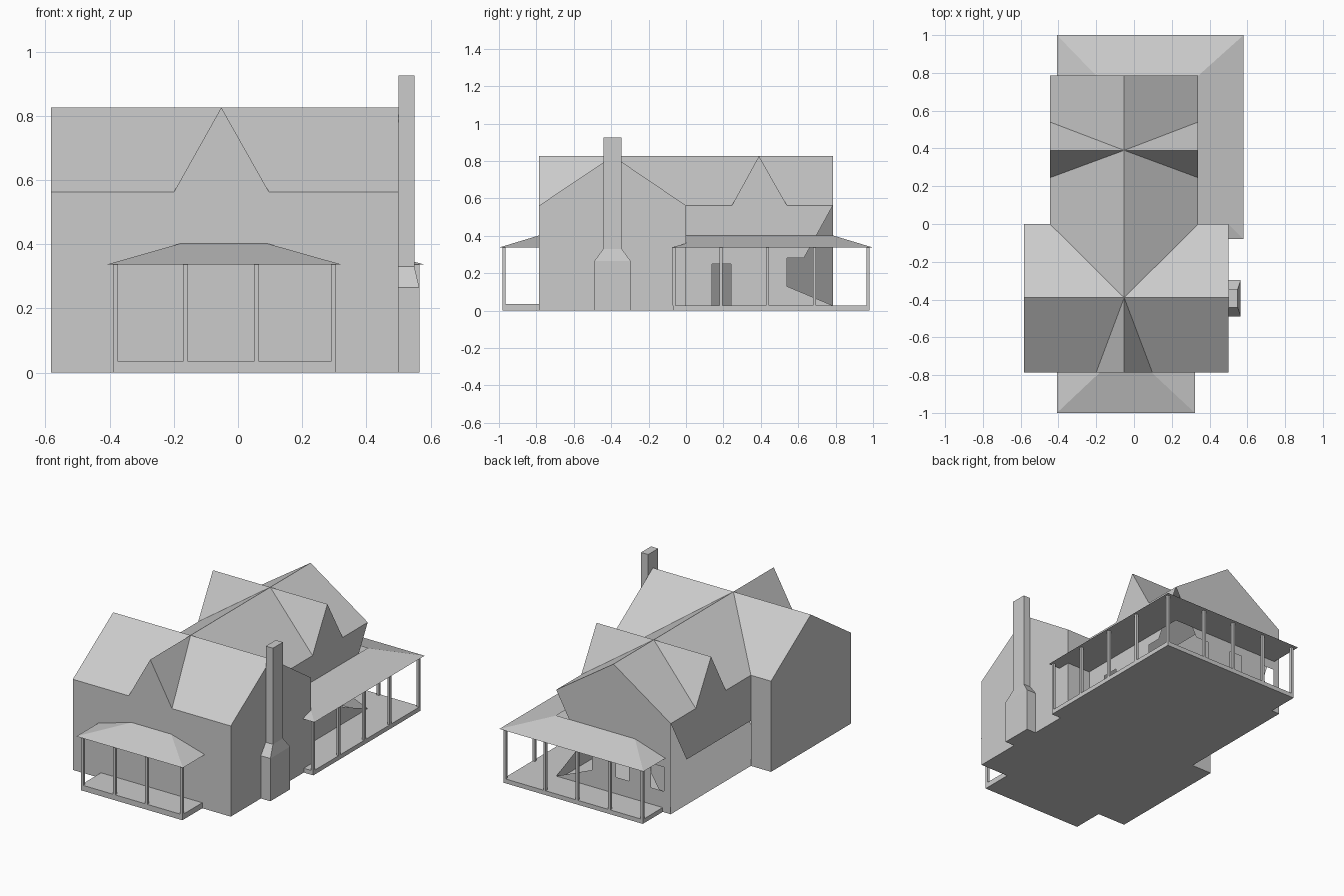
import bpy, bmesh
from mathutils import Vector
from mathutils.geometry import tessellate_polygon

default = bpy.data.objects.get("Cube")
if default:
    bpy.data.objects.remove(default, do_unlink=True)

grey = bpy.data.materials.new("plain grey")
grey.use_nodes = True
tone = (0.6, 0.6, 0.6, 1)
grey.diffuse_color = tone
grey.node_tree.nodes["Principled BSDF"].inputs["Base Color"].default_value = tone

# Shared levels and plan lines
EAVE, RIDGE, MID = 0.562, 0.826, -0.052
LEFT, RIGHT, FRONT, FRIDGE = -0.583, 0.5, -0.785, -0.39
RL, RR, BACK = -0.445, 0.34, 0.785
D0, D1, D2 = 0.245, 0.39, 0.54        # side cross gable
F0, F1 = -0.2, 0.097                  # front cross gable
PE, PT, DECK, POST = 0.337, 0.402, 0.027, 0.016
UP, DOWN = (0, 0, 1), (0, 0, -1)


def finish(name, bm):
    mesh = bpy.data.meshes.new(name)
    bm.to_mesh(mesh)
    bm.free()
    mesh.materials.append(grey)
    obj = bpy.data.objects.new(name, mesh)
    bpy.context.collection.objects.link(obj)
    return obj


def surface(name, faces, toward=None):
    """Faces from point lists, turned toward a direction or made consistent."""
    bm = bmesh.new()
    for pts in faces:
        bm.faces.new([bm.verts.new(p) for p in pts])
    bm.normal_update()
    if toward:
        for f in bm.faces:
            if f.normal.dot(Vector(toward)) < 0:
                f.normal_flip()
    bmesh.ops.remove_doubles(bm, verts=bm.verts, dist=0.0005)
    if not toward:
        bmesh.ops.recalc_face_normals(bm, faces=bm.faces)
    return finish(name, bm)


def wall(name, axis, pos, toward, outline, holes=()):
    """Flat wall at x = pos or y = pos, with optional openings."""
    def place(p):
        return Vector((pos, p[0], p[1]) if axis == "x" else (p[0], pos, p[1]))
    loops = [[place(p) for p in ring] for ring in (outline, *holes)]
    flat = [p for ring in loops for p in ring]
    tris = tessellate_polygon(loops)
    return surface(name, [[flat[i] for i in t] for t in tris], toward)


def box(name, x, y, z):
    rings = [[(x[0], y[0], h), (x[1], y[0], h), (x[1], y[1], h), (x[0], y[1], h)] for h in z]
    return loft(name, rings)


def loft(name, rings):
    faces = [rings[0], rings[-1]]
    for a, b in zip(rings, rings[1:]):
        faces += [(a[i - 1], a[i], b[i], b[i - 1]) for i in range(4)]
    return surface(name, faces)


def rect(a, b, c, d):
    return [(a, c), (b, c), (b, d), (a, d)]


# Front wing walls
wall("front_wall", "y", FRONT, (0, -1, 0),
     [(LEFT, 0), (RIGHT, 0), (RIGHT, EAVE), (F1, EAVE), (MID, RIDGE), (F0, EAVE), (LEFT, EAVE)])
for name, x, way in (("left_end_wall", RIGHT, 1), ("right_end_wall", LEFT, -1)):
    wall(name, "x", x, (way, 0, 0),
         [(FRONT, 0), (0, 0), (0, EAVE), (FRIDGE, RIDGE), (FRONT, EAVE)])
wall("inner_wall_right", "y", 0, (0, 1, 0), rect(LEFT, RL, 0, EAVE))
wall("inner_wall_left", "y", 0, (0, 1, 0), rect(RR, RIGHT, 0, EAVE))

# Rear wing walls with door and window openings
gable_top = [(0, EAVE), (D0, EAVE), (D1, RIDGE), (D2, EAVE), (BACK, EAVE)]
corner_gap = [(0.63, 0.28), (D2, 0.28), (D2, 0.13), (BACK, DECK)]
wall("porch_side_wall", "x", RR, (1, 0, 0),
     [(0, 0)] + gable_top + corner_gap + [(BACK, 0)], [rect(0.14, 0.24, DECK, 0.25)])
wall("plain_side_wall", "x", RL, (-1, 0, 0), gable_top + [(0.63, 0.28), (0, 0.28)])
surface("sloped_side_panel",
        [[(RL, -0.15, 0), (RL, BACK, 0), (-0.1, BACK, EAVE), (-0.1, -0.15, EAVE)]], (-1, 0, 1))
back_gap = [(RR - BACK + y, z) for y, z in corner_gap]
wall("back_wall", "y", BACK, (0, 1, 0),
     [(RL, 0), (RL, EAVE), (MID, RIDGE), (RR, EAVE)] + back_gap + [(RR, 0)],
     [rect(-0.16, -0.07, 0.13, 0.28), rect(-0.4, -0.31, 0.13, 0.28)])
surface("house_base", [[(x, y, 0) for x, y in rect(LEFT, RIGHT, FRONT, 0)],
                       [(x, y, 0) for x, y in rect(RL, RR, 0, BACK)]], DOWN)

# Main roof, one half at a time about the shared ridge line
cross = (MID, FRIDGE, RIDGE)
peak = (MID, D1, RIDGE)
for side, end, rear, dorm in (("right", LEFT, RL, F0), ("left", RIGHT, RR, F1)):
    tip = (end, FRIDGE, RIDGE)
    surface("roof_" + side, [
        [(end, FRONT, EAVE), (dorm, FRONT, EAVE), cross, tip],
        [(dorm, FRONT, EAVE), (MID, FRONT, RIDGE), cross],
        [(end, 0, EAVE), (rear, 0, EAVE), cross, tip],
        [(rear, 0, EAVE), (rear, D0, EAVE), peak, cross],
        [(rear, D0, EAVE), (rear, D1, RIDGE), peak],
        [(rear, D2, EAVE), (rear, D1, RIDGE), peak],
        [(rear, D2, EAVE), (rear, BACK, EAVE), (MID, BACK, RIDGE), peak],
    ], UP)


# Chimney: wide base, shoulder, tall shaft
def chimney_ring(x, half, z):
    y = -0.393
    return [(RIGHT, y - half, z), (x, y - half, z), (x, y + half, z), (RIGHT, y + half, z)]


loft("chimney", [chimney_ring(0.565, 0.097, 0), chimney_ring(0.565, 0.097, 0.265),
                 chimney_ring(0.549, 0.049, 0.33), chimney_ring(0.549, 0.049, 0.926)])

# Front porch
a, b, c, d = (-0.408, -1, PE), (0.322, -1, PE), (0.322, FRONT, PE), (-0.408, FRONT, PE)
e, f = (-0.18, FRONT, PT), (0.092, FRONT, PT)
surface("front_porch_roof", [(a, b, f, e), (b, c, f), (a, e, d), (a, d, c, b)])
box("front_porch_deck", (-0.39, 0.305), (-0.98, FRONT), (0, 0.034))


def posts(name, spots):
    h = POST / 2
    for x, y in spots:
        box(name, (x - h, x + h), (y - h, y + h), (DECK, PE))


posts("front_porch_post", [(x, -0.972) for x in (-0.382, -0.163, 0.058, 0.297)])

# Wraparound rear porch
p, q, r = (0.58, -0.08, PE), (0.58, 1, PE), (-0.408, 1, PE)
s, t = (-0.408, BACK, PE), (F0, BACK, PT)
u, v, w, n = (RR, BACK, PT), (RR, 0, PT), (RIGHT, 0, 0.359), (RIGHT, -0.08, PE)
surface("rear_porch_roof", [(p, q, u, v, w), (p, w, n), (q, r, t, u), (r, s, t)], UP)
surface("rear_porch_ceiling",
        [(p, q, (RR, 1, PE), (RR, 0, PE), (RIGHT, 0, PE), n),
         ((RR, 1, PE), r, s, (RR, BACK, PE))], DOWN)
box("rear_porch_side_deck", (RR, 0.565), (0, 0.98), (0, DECK))
box("rear_porch_step", (RIGHT, 0.565), (-0.07, 0), (0, DECK))
box("rear_porch_back_deck", (-0.39, RR), (BACK, 0.98), (0, DECK))
edge_x, edge_y = 0.557, 0.972
posts("rear_porch_post", [(edge_x, edge_y)])
posts("rear_porch_side_post", [(edge_x, -0.063 + i * 0.25) for i in range(4)])
posts("rear_porch_back_post", [(-0.382 + i * 0.222, edge_y) for i in range(4)])
